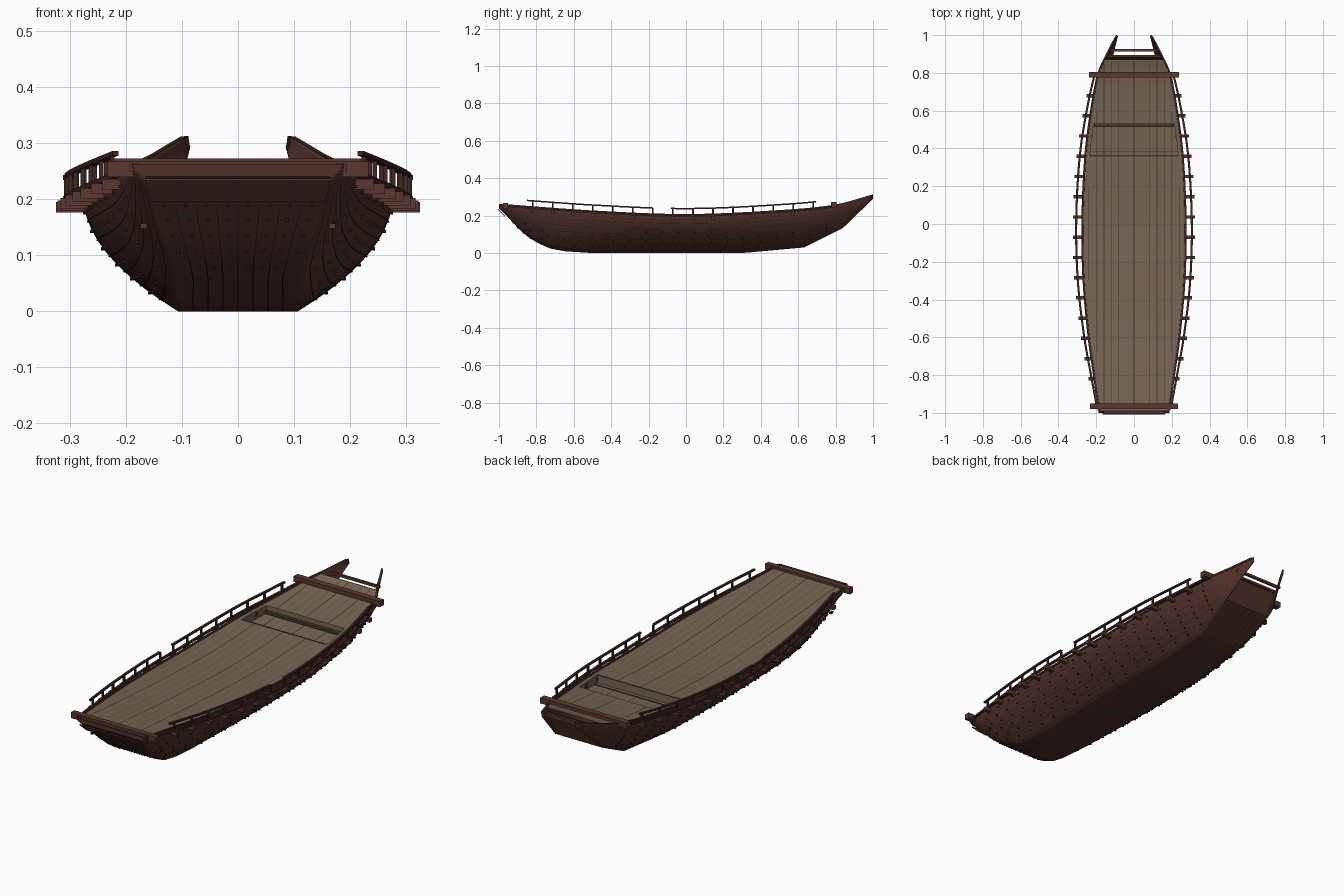
import bpy, bmesh, math
from mathutils import Vector, Matrix

if "Cube" in bpy.data.objects:
    bpy.data.objects.remove(bpy.data.objects["Cube"])

def material(name, rgb):
    m = bpy.data.materials.new(name)
    m.diffuse_color = (*rgb, 1)
    m.use_nodes = True
    m.node_tree.nodes["Principled BSDF"].inputs["Base Color"].default_value = m.diffuse_color
    return m

HULL = material("hull brown", (0.080, 0.031, 0.023))
BEAM = material("red brown beam", (0.105, 0.038, 0.029))
RAIL = material("dark rail brown", (0.050, 0.022, 0.017))
DECK = material("deck tan", (0.185, 0.132, 0.090))
SEAM = material("dark seam", (0.022, 0.011, 0.009))
DSEAM = material("deck seam", (0.060, 0.042, 0.030))

def curve(table, smooth=True):
    """Interpolated lookup: y -> value."""
    def f(y):
        n = len(table)
        i = 0
        while i < n - 2 and y > table[i + 1][0]:
            i += 1
        (x0, a), (x1, b) = table[i], table[i + 1]
        t = min(max((y - x0) / (x1 - x0), 0), 1)
        if not smooth:
            return a + (b - a) * t
        def slope(k):
            p, q = table[max(k - 1, 0)], table[min(k + 1, n - 1)]
            return (q[1] - p[1]) / (q[0] - p[0])
        h = x1 - x0
        return ((2*t**3 - 3*t*t + 1) * a + (t**3 - 2*t*t + t) * h * slope(i)
                + (3*t*t - 2*t**3) * b + (t**3 - t*t) * h * slope(i + 1))
    return f

# Hull lines: half width at deck, deck height, bottom height, bottom half width
W = curve([(-1, .187), (-.8, .215), (-.6, .243), (-.3, .27), (0, .276), (.3, .265), (.5, .245), (.8, .193), (.87, .16), (1, .095)])
ZS = curve([(-1, .262), (-.5, .226), (0, .207), (.5, .228), (.8, .258), (1, .312)])
ZB = curve([(-1, .24), (-.95, .19), (-.9, .135), (-.85, .09), (-.8, .058), (-.73, .025), (-.65, .01), (-.5, 0),
            (.3, 0), (.63, .03), (.84, .135), (1, .29)], False)
B = curve([(-1, .165), (-.95, .15), (-.9, .132), (-.85, .115), (-.8, .106), (-.6, .107), (.3, .107), (.63, .10), (.84, .13), (1, .091)], False)

def skin(y, u):
    b, zb = B(y), ZB(y)
    return Vector((b + (W(y) - b) * (1 - (1 - u) ** 2), y, zb + (ZS(y) - zb) * u))

def span(a, b, n):
    return [a + (b - a) * i / n for i in range(n + 1)]

def finish(bm, name, *mats):
    me = bpy.data.meshes.new(name)
    bm.to_mesh(me)
    bm.free()
    ob = bpy.data.objects.new(name, me)
    bpy.context.collection.objects.link(ob)
    for m in mats:
        me.materials.append(m)
    return ob

def grid(bm, rows):
    vs = [[bm.verts.new(p) for p in r] for r in rows]
    for a, b in zip(vs, vs[1:]):
        for j in range(len(a) - 1):
            bm.faces.new((a[j], b[j], b[j + 1], a[j + 1]))

def box(bm, c, s):
    bmesh.ops.create_cube(bm, size=1, matrix=Matrix.Translation(c) @ Matrix.Diagonal((*s, 1)))

def sweep(bm, ys, xf, zf, wx, hz):
    """Rectangular bar following a curve along y."""
    rings = [[bm.verts.new((xf(y) + dx * wx / 2, y, zf(y) + dz * hz / 2))
              for dx, dz in ((-1, -1), (1, -1), (1, 1), (-1, 1))] for y in ys]
    for a, b in zip(rings, rings[1:]):
        for k in range(4):
            bm.faces.new((a[k], a[(k + 1) % 4], b[(k + 1) % 4], b[k]))
    bm.faces.new(rings[0][::-1])
    bm.faces.new(rings[-1])

def mirror(ob):
    ob.modifiers.new("mirror", 'MIRROR')

def smooth(ob):
    bpy.ops.object.select_all(action='DESELECT')
    ob.select_set(True)
    bpy.context.view_layer.objects.active = ob
    bpy.ops.object.shade_smooth_by_angle(angle=math.radians(25))

STATIONS = span(-1, -.65, 14) + span(-.6, .63, 24) + span(.67, .84, 5) + span(.88, 1, 4)

# Planked hull sides, running on into the two stern fins
bm = bmesh.new()
grid(bm, [[skin(y, u) for u in span(0, 1, 10)] for y in STATIONS])
sides = finish(bm, "hull_sides", HULL)
mirror(sides)
sol = sides.modifiers.new("thickness", 'SOLIDIFY')
sol.thickness, sol.offset = .008, -1
smooth(sides)

# Bottom with upswept bow and raked stern transom
bm = bmesh.new()
ends = [(-1, W(-1), ZS(-1))] + [(y, B(y), ZB(y)) for y in STATIONS if y < .85] + [(.885, .148, .262)]
grid(bm, [[Vector((x * s, y, z)) for s in span(1, -1, 8)] for y, x, z in ends])
bottom = finish(bm, "hull_bottom", HULL)
smooth(bottom)

# Plank seams on the sides
bm = bmesh.new()
for u in (.1, .22, .34, .47, .61, .77):
    grid(bm, [[skin(y, u + d) + Vector((.0015, 0, -.0008)) for d in (-.004, .004)] for y in STATIONS if y < .97])
mirror(finish(bm, "side_seams", SEAM))

# Bow and transom plank seams
bm = bmesh.new()
for f in (-.75, -.5, -.25, 0, .25, .5, .75):
    for ys in ([y for y in STATIONS if -.97 < y < -.5], span(.63, .84, 4)):
        grid(bm, [[Vector((B(y) * f + d, y, ZB(y) - .002)) for d in (.001, -.001)] for y in ys])
finish(bm, "bow_and_stern_seams", SEAM)

# Head board across the top of the bow
bm = bmesh.new()
grid(bm, [[Vector((s * (B(y) + .001), y - .004, ZB(y) - .003)) for s in (1, -1)] for y in (-1, -.962)])
board = finish(bm, "bow_head_board", BEAM)
board.modifiers.new("thickness", 'SOLIDIFY').thickness = .005

# Nail heads on sides and bow
bm = bmesh.new()
for k, u in enumerate((.16, .28, .4, .54, .69, .85)):
    for y in span(-.86 + .03 * (k % 2), .75, 18):
        box(bm, skin(y, u) + Vector((.001, 0, -.001)), (.006, .007, .005))
for f in (.12, .38, .62, .88):
    for y in (-.95, -.925, -.9, -.87, -.83):
        box(bm, (B(y) * f, y, ZB(y)), (.005, .006, .006))
mirror(finish(bm, "nail_heads", SEAM))

# Deck with a sunken well near the stern
Y0, Y1, DEPTH = .36, .53, .04
def deck_row(y, dz=0):
    w, h = W(y) - .004, W(y) - .027
    z = ZS(y) - .003 + dz
    return [Vector((x, y, z)) for x in (-w, -h, h, w)]

bm = bmesh.new()
grid(bm, [deck_row(y)[::-1] for y in span(-.99, Y0, 27)])
grid(bm, [deck_row(y)[::-1] for y in span(Y1, .87, 8)])
mid = span(Y0, Y1, 4)
for sl in (slice(0, 2), slice(2, 4)):
    grid(bm, [deck_row(y)[sl][::-1] for y in mid])
grid(bm, [deck_row(y, -DEPTH)[1:3][::-1] for y in mid])
for y in (Y0, Y1):
    grid(bm, [deck_row(y)[1:3], deck_row(y, -DEPTH)[1:3]])
for k in (1, 2):
    grid(bm, [[deck_row(y)[k], deck_row(y, -DEPTH)[k]] for y in mid])
finish(bm, "deck", DECK)

# Deck plank seams: many fine ones and three wide ones
bm = bmesh.new()
for i in range(-6, 7):
    x0 = i * .04
    for a, b, dz in ((-.95, Y0, 0), (Y0, Y1, -DEPTH), (Y1, .86, 0)):
        ys = [y for y in span(a, b, 24) if W(y) - .03 > abs(x0)]
        if len(ys) > 1:
            grid(bm, [[Vector((x0 + d, y, ZS(y) - .0022 + dz)) for d in (.0008, -.0008)] for y in ys])
for x0 in (-.158, 0, .122):
    for a, b, dz in ((-.95, Y0, 0), (Y0, Y1, -DEPTH), (Y1, .86, 0)):
        grid(bm, [[Vector((x0 + d, y, ZS(y) - .0018 + dz)) for d in (.003, -.003)] for y in span(a, b, 16)])
finish(bm, "deck_seams", DSEAM)

# Well trim: dark sill at the back, thin lines at the front
bm = bmesh.new()
box(bm, (0, Y1 - .008, ZS(Y1) - .032), (.425, .016, .012))
for y in (Y0, Y0 + .025):
    box(bm, (0, y, ZS(y) - (.003 if y == Y0 else DEPTH + .002)), (.465, .004, .004))
finish(bm, "well_trim", DSEAM)

# Cross beam ends carrying the rail, with posts above
BEAMS = span(-.82, .68, 14)
def rail_x(y):
    return W(y) + .03 * (1 - .9 * y * y)

bm, posts = bmesh.new(), bmesh.new()
for y in BEAMS:
    a, b = W(y) - .03, rail_x(y) + .018
    box(bm, ((a + b) / 2, y, ZS(y) - .022), (b - a, .018, .019))
    if not -.17 < y < -.09:
        box(posts, (rail_x(y), y, ZS(y) + .008), (.008, .009, .045))
mirror(finish(bm, "beam_ends", BEAM))
mirror(finish(posts, "rail_posts", RAIL))

# Hand rails in two lengths, and the long sill resting on the beam ends
bm = bmesh.new()
for a, b in ((-.85, -.18), (-.08, .695)):
    sweep(bm, span(a, b, 14), rail_x, lambda y: ZS(y) + .031, .011, .008)
mirror(finish(bm, "hand_rails", RAIL))
bm = bmesh.new()
sweep(bm, span(-.97, .8, 36), rail_x, lambda y: ZS(y) - .008, .011, .009)
mirror(finish(bm, "rail_sill", RAIL))

# Gunwale strip along the deck edge
bm = bmesh.new()
sweep(bm, span(-.98, .99, 40), lambda y: W(y) - .002, lambda y: ZS(y) - .003, .009, .01)
mirror(finish(bm, "gunwale", RAIL))

# Heavy cross bars at bow and stern, with peg blocks
bm = bmesh.new()
box(bm, (0, -.965, .253), (.466, .027, .028))
box(bm, (0, .79, .258), (.474, .03, .028))
for s in (-1, 1):
    box(bm, (s * .184, -.976, .256), (.018, .022, .015))
    box(bm, (s * .168, -.9, .152), (.012, .02, .009))
finish(bm, "cross_bars", BEAM)

# Thin bars between the stern fins
bm = bmesh.new()
box(bm, (0, .92, .262), (.27, .012, .012))
box(bm, (0, .89, .252), (.28, .01, .012))
finish(bm, "stern_bars", BEAM)
